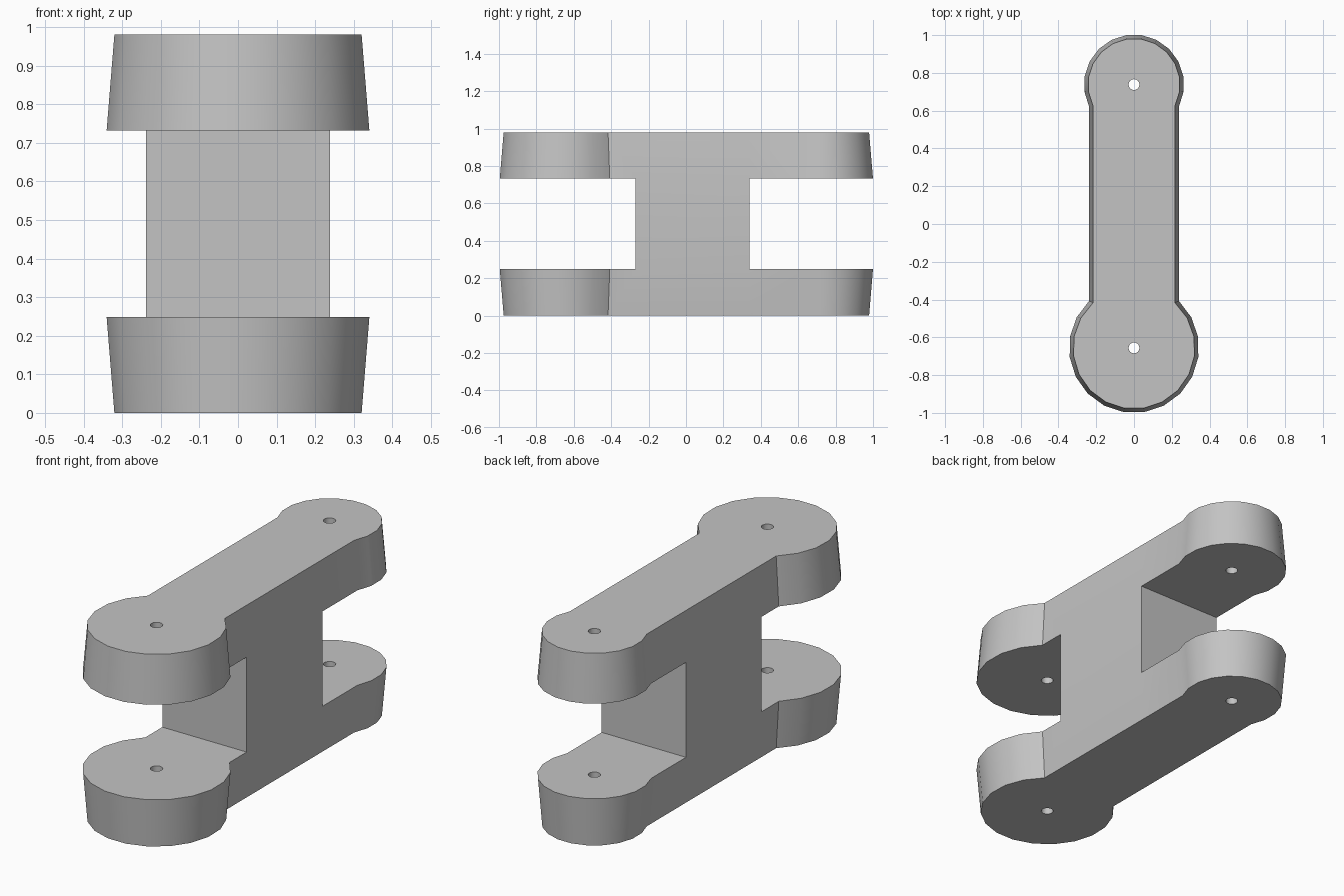
import bpy, bmesh
from math import acos, cos, sin, pi, radians
from mathutils import Vector

cube = bpy.data.objects.get("Cube")
if cube:
    bpy.data.objects.remove(cube)

HEIGHT, PLATE = 0.98, 0.248          # overall height, plate thickness
FRONT_Y, FRONT_R = -0.656, 0.344     # large front boss
BACK_Y, BACK_R = 0.738, 0.265        # small back boss
HALF_W, DRAFT = 0.238, 0.021         # bar half width, taper of the plates
WEB = (-0.27, 0.34)                  # web extent along y
HOLE_R, HOLE_N = 0.029, 16


def arc(y, r, start, end, n):
    return [(r * cos(start + (end - start) * i / n),
             y + r * sin(start + (end - start) * i / n)) for i in range(n + 1)]


def outline(inset):
    """Two bosses joined by a straight bar, counter-clockwise."""
    w, rf, rb = HALF_W - inset, FRONT_R - inset, BACK_R - inset
    f, b = acos(w / rf), acos(w / rb)
    return (arc(FRONT_Y, rf, pi - f, 2 * pi + f, 15)
            + [(w, y) for y in WEB]
            + arc(BACK_Y, rb, -b, pi + b, 13)
            + [(-w, y) for y in reversed(WEB)])


bm = bmesh.new()


def loop(points, z):
    return [bm.verts.new((x, y, z)) for x, y in points]


def bridge(a, b):
    for i in range(len(a)):
        j = (i + 1) % len(a)
        bm.faces.new((a[i], a[j], b[j], b[i]))


def fill(*loops):
    """Flat cap with any number of holes."""
    edges = []
    for ring in loops:
        for a, b in zip(ring, ring[1:] + ring[:1]):
            edges.append(bm.edges.get((a, b)) or bm.edges.new((a, b)))
    bmesh.ops.triangle_fill(bm, use_beauty=True, edges=edges, normal=Vector((0, 0, 1)))


# Tapered plates with pin holes, widest on the sides that face each other
webs = []
for z_out, z_in in ((0, PLATE), (HEIGHT, HEIGHT - PLATE)):
    outer, inner = loop(outline(DRAFT), z_out), loop(outline(0), z_in)
    bridge(outer, inner)
    holes = []
    for y in (FRONT_Y, BACK_Y):
        circle = arc(y, HOLE_R, 0, 2 * pi, HOLE_N)[:-1]
        pair = loop(circle, z_out), loop(circle, z_in)
        bridge(*pair)
        holes.append(pair)
    fill(outer, holes[0][0], holes[1][0])
    fill([inner[33]] + inner[:17], holes[0][1])
    fill(inner[17:33], holes[1][1])
    webs.append([inner[i] for i in (16, 17, 32, 33)])

# Web block between the plates
bridge(*webs)
bmesh.ops.recalc_face_normals(bm, faces=bm.faces[:])

mesh = bpy.data.meshes.new("double_link_arm")
bm.to_mesh(mesh)
bm.free()
link = bpy.data.objects.new("double_link_arm", mesh)
bpy.context.collection.objects.link(link)

# Plain grey material
grey = bpy.data.materials.new("plain grey")
grey.use_nodes = True
colour = (0.55, 0.55, 0.55, 1)
grey.diffuse_color = colour
grey.node_tree.nodes["Principled BSDF"].inputs["Base Color"].default_value = colour
mesh.materials.append(grey)

# Smooth bosses, flat bar sides
bpy.ops.object.select_all(action='DESELECT')
link.select_set(True)
bpy.context.view_layer.objects.active = link
bpy.ops.object.shade_smooth_by_angle(angle=radians(30))
weighted = link.modifiers.new("weighted_normals", 'WEIGHTED_NORMAL')
weighted.keep_sharp = True
